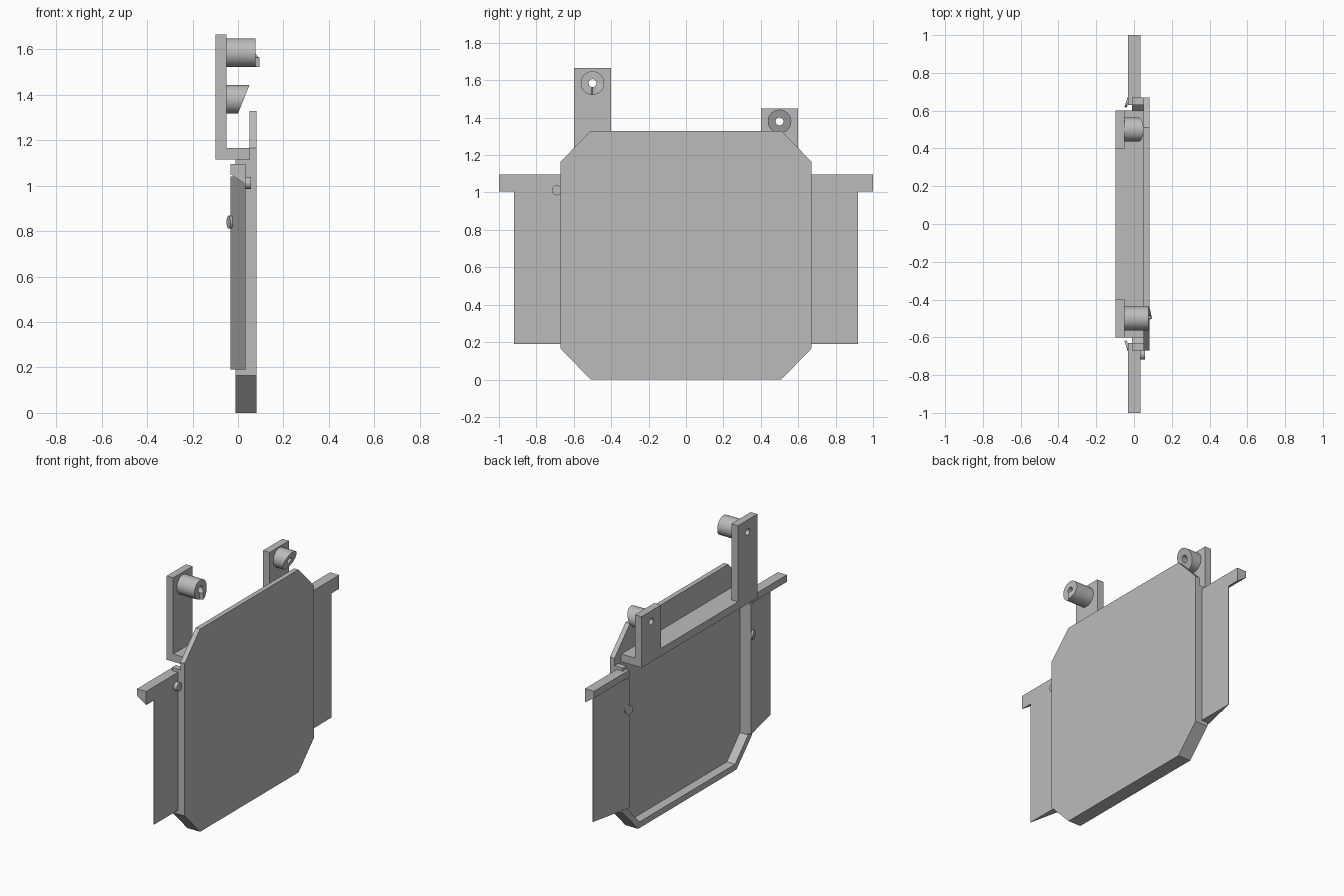
import bpy, bmesh, math
from mathutils import Vector

cube = bpy.data.objects.get("Cube")
if cube:
    bpy.data.objects.remove(cube)

grey = bpy.data.materials.new("plain_grey")
grey.use_nodes = True
GREY = (0.5, 0.5, 0.5, 1)
grey.diffuse_color = GREY
grey.node_tree.nodes["Principled BSDF"].inputs["Base Color"].default_value = GREY


def finish(name, bm):
    bmesh.ops.recalc_face_normals(bm, faces=bm.faces)
    mesh = bpy.data.meshes.new(name)
    bm.to_mesh(mesh)
    bm.free()
    mesh.materials.append(grey)
    obj = bpy.data.objects.new(name, mesh)
    bpy.context.collection.objects.link(obj)
    return obj


def prism(name, points, offset):
    """Extrude a closed outline by an offset vector."""
    bm = bmesh.new()
    face = bm.faces.new([bm.verts.new(p) for p in points])
    new = bmesh.ops.extrude_face_region(bm, geom=[face])["geom"]
    bmesh.ops.translate(bm, vec=Vector(offset),
                        verts=[v for v in new if isinstance(v, bmesh.types.BMVert)])
    return finish(name, bm)


def plate(name, outline, x0, x1):
    return prism(name, [(x0, y, z) for y, z in outline], (x1 - x0, 0, 0))


def box(name, x0, x1, y0, y1, z0, z1):
    return plate(name, [(y0, z0), (y1, z0), (y1, z1), (y0, z1)], x0, x1)


def smooth(obj):
    bpy.ops.object.select_all(action="DESELECT")
    obj.select_set(True)
    bpy.context.view_layer.objects.active = obj
    bpy.ops.object.shade_smooth_by_angle(angle=math.radians(30))


def disc(name, centre, axis, radius, depth):
    bm = bmesh.new()
    bmesh.ops.create_cone(bm, cap_ends=True, segments=32, radius1=radius,
                          radius2=radius, depth=depth)
    turn = Vector(axis).to_track_quat("Z", "Y").to_matrix()
    bmesh.ops.rotate(bm, cent=(0, 0, 0), matrix=turn, verts=bm.verts)
    bmesh.ops.translate(bm, vec=Vector(centre), verts=bm.verts)
    obj = finish(name, bm)
    smooth(obj)
    return obj


def tube(name, y, z, end, outer=0.063, inner=0.021, count=48):
    """Hollow pin along x; end(angle, radius) gives the far end's x."""
    bm = bmesh.new()
    rings = []
    for r, far in ((inner, False), (outer, False), (outer, True), (inner, True)):
        ring = []
        for i in range(count):
            a = math.tau * i / count
            x = end(a, r) if far else -0.05
            ring.append(bm.verts.new((x, y + r * math.sin(a), z - r * math.cos(a))))
        rings.append(ring)
    for k in range(4):
        a, b = rings[k], rings[(k + 1) % 4]
        for i in range(count):
            j = (i + 1) % count
            bm.faces.new((a[i], a[j], b[j], b[i]))
    smooth(finish(name, bm))


# Octagonal cover and the wall around its back
half = [(0.67, 1.165), (0.67, 0.165), (0.51, 0)]
corners = [(0.51, 1.33)] + half
plate("cover_plate", corners + [(-y, z) for y, z in reversed(corners)], 0.05, 0.082)
outer = [(0.67, 1.115)] + half[1:]
inner = [(0.63, 1.115), (0.63, 0.18), (0.495, 0.04)]
wall = outer + [(-y, z) for y, z in reversed(outer)]
wall += [(-y, z) for y, z in inner] + list(reversed(inner))
plate("rim_wall", wall, -0.01, 0.05)

# Top shelf with two upright posts, drilled for the pins
box("shelf", -0.098, 0.05, -0.6, 0.6, 1.115, 1.165)
for name, y, top, hole in (("tall_post", -0.5, 1.665, 1.585),
                           ("short_post", 0.5, 1.45, 1.38)):
    post = box(name, -0.098, -0.05, y - 0.1, y + 0.1, 1.165, top)
    cutter = disc("hole_cutter", (-0.07, y, hole), (1, 0, 0), 0.021, 0.2)
    cutter.hide_render = True
    mod = post.modifiers.new("hole", "BOOLEAN")
    mod.operation = "DIFFERENCE"
    mod.solver = "EXACT"
    mod.object = cutter
    bpy.context.view_layer.objects.active = post
    bpy.ops.object.modifier_apply(modifier="hole")
    bpy.data.objects.remove(cutter)

# Pins: one with a small raised tooth, one cut at a slant
tube("tall_pin", -0.5, 1.585,
     lambda a, r: 0.078 + 0.017 * max(0, 1 - a / 1.4))
tube("short_pin", 0.5, 1.38,
     lambda a, r: 0.025 - 0.4 * r * math.cos(a))

# Tapered side wings, each with a grip bar and a rivet
for side, label in ((1, "back"), (-1, "front")):
    prism(label + "_wing",
          [(-0.032, side * 0.63, 0.19), (0.034, side * 0.63, 0.19),
           (0.034, side * 0.92, 0.19), (0.032, side * 0.92, 0.19)], (0, 0, 0.85))
    prism(label + "_grip_bar",
          [(-0.032, side * 0.63, 1.05), (0.034, side * 0.63, 1.005),
           (0.034, side * 0.63, 1.095), (-0.032, side * 0.63, 1.095)],
          (0, side * 0.37, 0))
    disc(label + "_rivet", (-0.036, side * 0.645, 0.84), (-0.95, side * 0.3, 0),
         0.028, 0.012)

# Small button beside the cover
disc("button", (0.044, -0.69, 1.012), (1, 0, 0), 0.027, 0.028)
